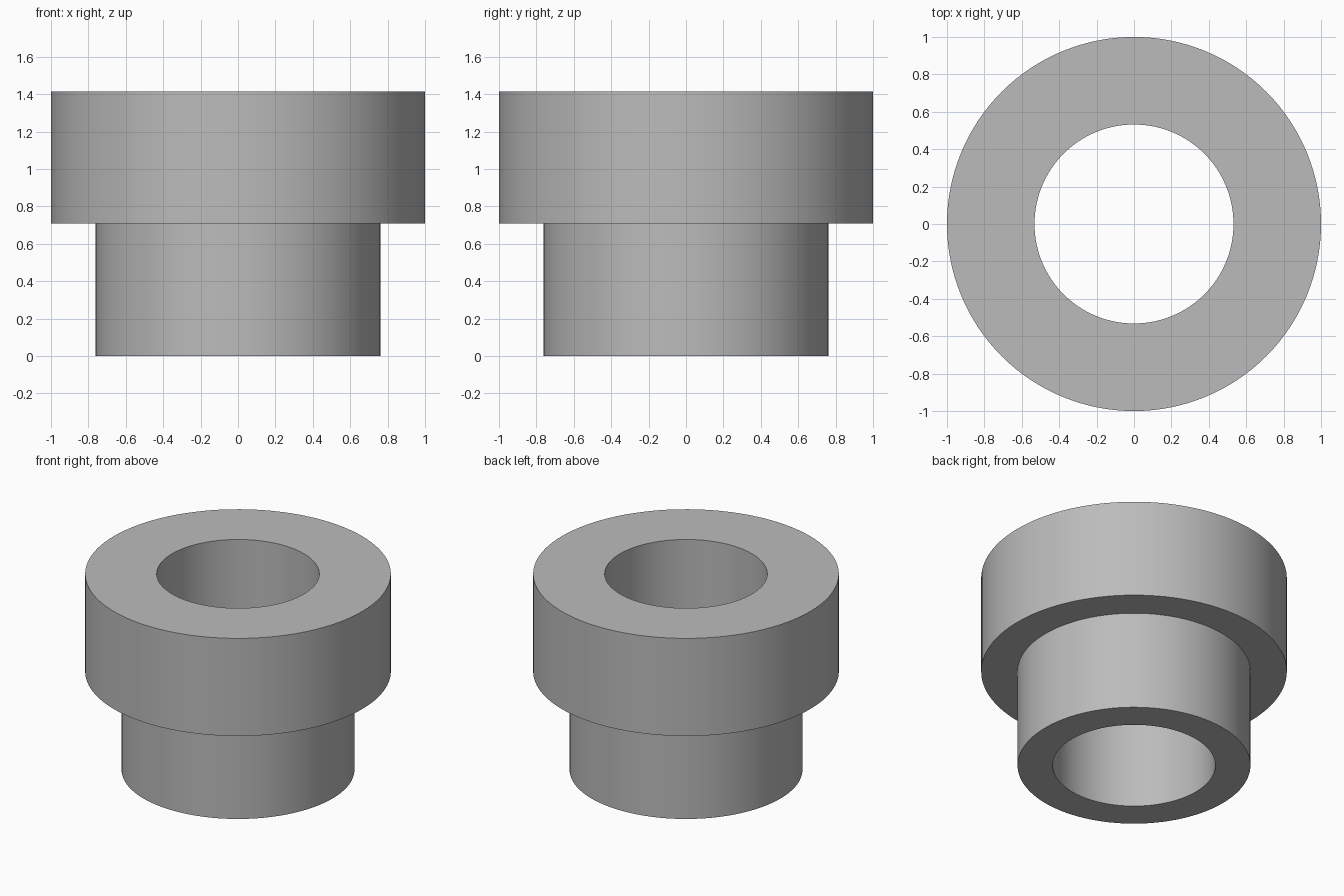
import bpy
import bmesh
import math

cube = bpy.data.objects.get("Cube")
if cube:
    bpy.data.objects.remove(cube, do_unlink=True)

SEGMENTS = 128
BORE, SLEEVE, COLLAR = 0.532, 0.762, 1.0   # radii
STEP, TOP = 0.71, 1.415                    # heights

# Single grey material
grey = bpy.data.materials.new("plain grey")
grey.use_nodes = True
colour = (0.5, 0.5, 0.5, 1.0)
grey.diffuse_color = colour
grey.node_tree.nodes["Principled BSDF"].inputs["Base Color"].default_value = colour

# Closed wall section, revolved around z into a stepped bushing
section = [(BORE, 0), (SLEEVE, 0), (SLEEVE, STEP),
           (COLLAR, STEP), (COLLAR, TOP), (BORE, TOP)]

bm = bmesh.new()
rings = []
for i in range(SEGMENTS):
    a = math.tau * i / SEGMENTS
    rings.append([bm.verts.new((r * math.cos(a), r * math.sin(a), z))
                  for r, z in section])
for i, ring in enumerate(rings):
    following = rings[(i + 1) % SEGMENTS]
    for j in range(len(section)):
        k = (j + 1) % len(section)
        bm.faces.new((ring[j], following[j], following[k], ring[k]))
bmesh.ops.recalc_face_normals(bm, faces=bm.faces[:])

mesh = bpy.data.meshes.new("flanged_bushing")
bm.to_mesh(mesh)
bm.free()
mesh.materials.append(grey)
bushing = bpy.data.objects.new("flanged_bushing", mesh)
bpy.context.collection.objects.link(bushing)

# Smooth round walls, crisp rims
bpy.ops.object.select_all(action="DESELECT")
bushing.select_set(True)
bpy.context.view_layer.objects.active = bushing
bpy.ops.object.shade_smooth_by_angle(angle=math.radians(30))
